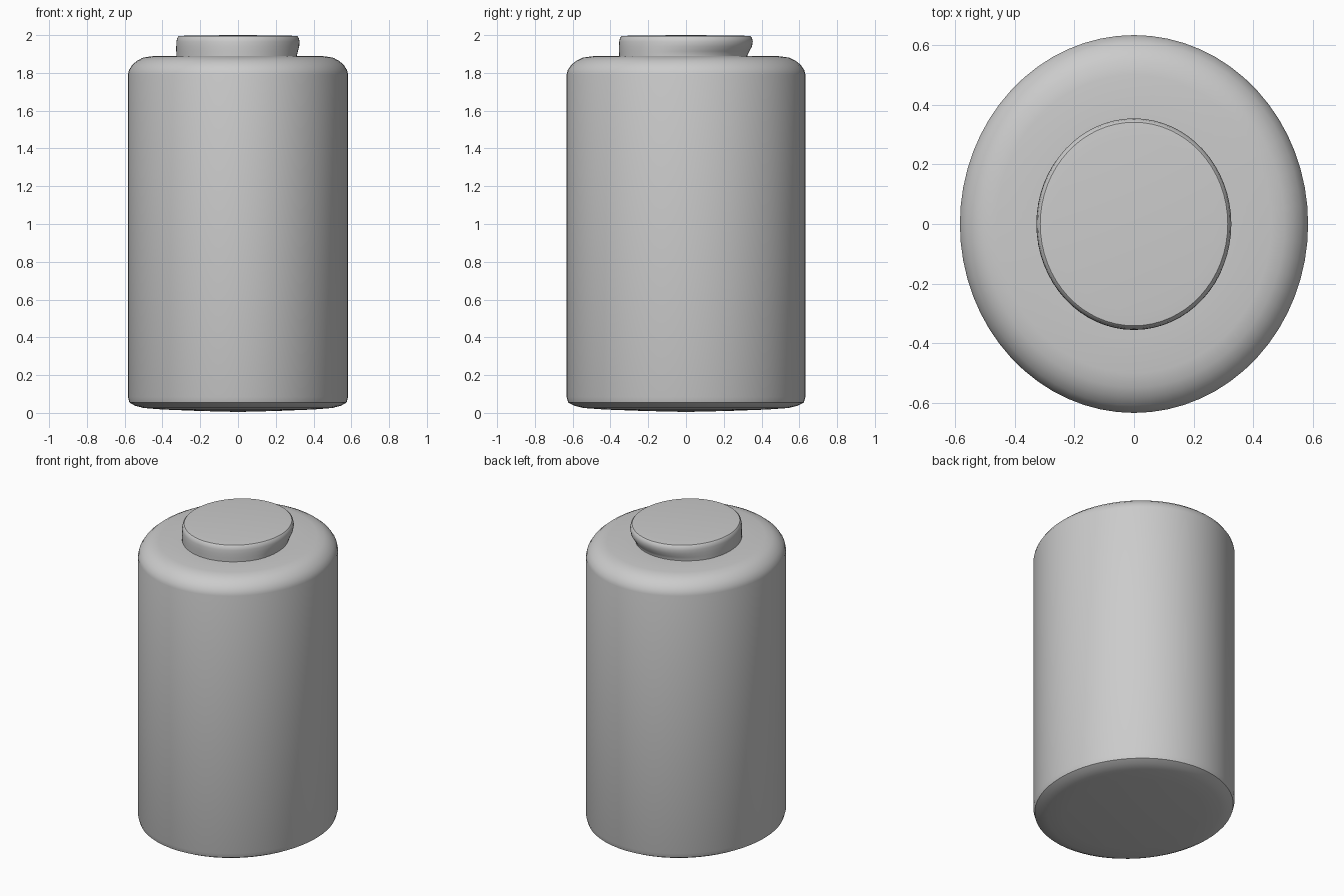
import bpy, bmesh
from math import sin, cos, pi, radians

if "Cube" in bpy.data.objects:
    bpy.data.objects.remove(bpy.data.objects["Cube"])

N = 64
ASPECT = 1.085  # the sections are slightly longer front to back


def lathe(name, profile, tweak=None):
    """Spin a closed (radius, z) profile into an oval solid."""
    bm = bmesh.new()
    rings = []
    for i, (r, z) in enumerate(profile):
        if r == 0:
            rings.append([bm.verts.new((0, 0, z))])
            continue
        ring = []
        for k in range(N):
            a = 2 * pi * k / N
            rr = r - (tweak(i, a) if tweak else 0)
            ring.append(bm.verts.new((rr * cos(a), rr * ASPECT * sin(a), z)))
        rings.append(ring)
    for lo, hi in zip(rings, rings[1:]):
        for k in range(N):
            j = (k + 1) % N
            if len(lo) == 1:
                bm.faces.new((lo[0], hi[j], hi[k]))
            elif len(hi) == 1:
                bm.faces.new((lo[k], lo[j], hi[0]))
            else:
                bm.faces.new((lo[k], lo[j], hi[j], hi[k]))
    bmesh.ops.recalc_face_normals(bm, faces=bm.faces)
    me = bpy.data.meshes.new(name)
    bm.to_mesh(me)
    bm.free()
    ob = bpy.data.objects.new(name, me)
    bpy.context.collection.objects.link(ob)
    bpy.ops.object.select_all(action='DESELECT')
    ob.select_set(True)
    bpy.context.view_layer.objects.active = ob
    bpy.ops.object.shade_smooth_by_angle(angle=radians(35))
    return ob


# Canister body with a rounded shoulder and shallow domed base
lathe("body", [
    (0, 0.005), (0.2, 0.01), (0.4, 0.018), (0.5, 0.026), (0.545, 0.038),
    (0.575, 0.055), (0.583, 0.085), (0.583, 1.79), (0.577, 1.815),
    (0.56, 1.842), (0.535, 1.864), (0.505, 1.88), (0.46, 1.888),
    (0.32, 1.89), (0, 1.89)])


# Lid, undercut along its back right lower edge
def undercut(i, a):
    depth = (0.03, 0.03, 0.02, 0.006)
    return depth[i - 1] * max(0, cos(a - radians(60))) if 1 <= i <= 4 else 0


lathe("lid", [
    (0, 1.88), (0.326, 1.88), (0.326, 1.895), (0.327, 1.915), (0.327, 1.94),
    (0.326, 1.965), (0.322, 1.985), (0.314, 1.994), (0.27, 1.998), (0, 2.0)],
    undercut)
